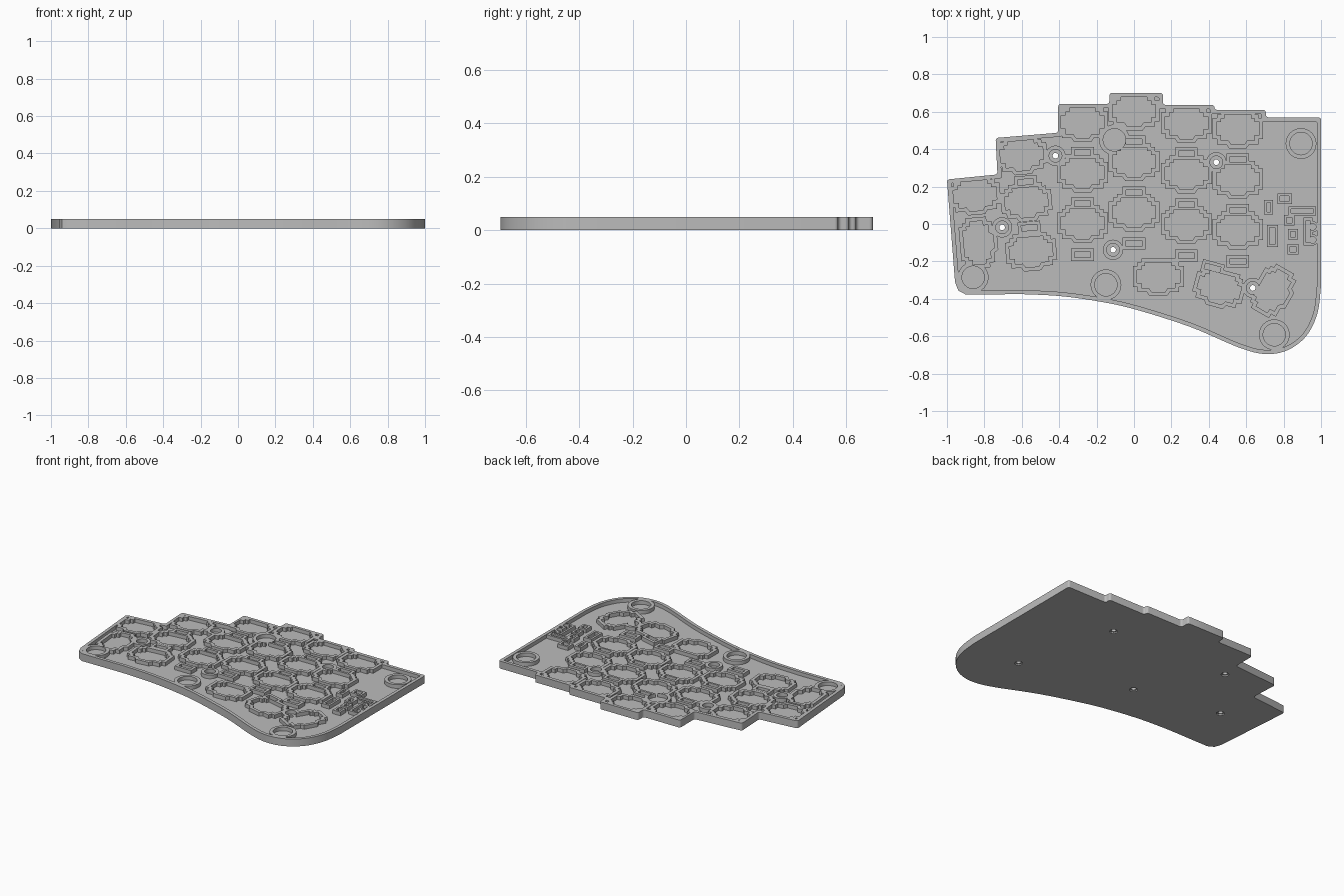
import bpy, bmesh, math
from mathutils import Vector, Matrix

TOP, FLOOR, WALL = 0.05, 0.025, 0.021

old = bpy.data.objects.get("Cube")
if old:
    bpy.data.objects.remove(old)

grey = bpy.data.materials.new("plain grey")
grey.use_nodes = True
grey.diffuse_color = (0.5, 0.5, 0.5, 1)
grey.node_tree.nodes["Principled BSDF"].inputs["Base Color"].default_value = (0.5, 0.5, 0.5, 1)


def offset(points, d):
    """Grow a counter-clockwise outline by d with mitred corners."""
    out = []
    for i, p in enumerate(points):
        a = (p - points[i - 1]).normalized()
        b = (points[(i + 1) % len(points)] - p).normalized()
        na, nb = Vector((a.y, -a.x)), Vector((b.y, -b.x))
        out.append(p + (na + nb) * d / (1 + na.dot(nb)))
    return out


def spline(points, steps=6):
    """Smooth path through the points."""
    pts = [points[0]] + points + [points[-1]]
    out = []
    for a, b, c, d in zip(pts, pts[1:], pts[2:], pts[3:]):
        for k in range(steps):
            t = k / steps
            out.append(b + (c - a) * t / 2 + (2 * a - 5 * b + 4 * c - d) * t * t / 2
                       + (3 * b - a - 3 * c + d) * t ** 3 / 2)
    return out + [points[-1]]


def prism(name, points, z0, z1, rounded=0, collection=None):
    bm = bmesh.new()
    face = bm.faces.new([bm.verts.new((p.x, p.y, z0)) for p in points])
    if rounded:
        def sharp(v):
            a, b = [(e.other_vert(v).co - v.co) for e in v.link_edges]
            return a.angle(b) < 2.4
        bmesh.ops.bevel(bm, geom=[v for v in bm.verts if sharp(v)], offset=rounded,
                        segments=4, profile=0.5, affect='VERTICES')
    res = bmesh.ops.extrude_face_region(bm, geom=bm.faces[:])
    bmesh.ops.translate(bm, vec=(0, 0, z1 - z0),
                        verts=[g for g in res["geom"] if isinstance(g, bmesh.types.BMVert)])
    bmesh.ops.recalc_face_normals(bm, faces=bm.faces[:])
    mesh = bpy.data.meshes.new(name)
    bm.to_mesh(mesh)
    bm.free()
    mesh.materials.append(grey)
    obj = bpy.data.objects.new(name, mesh)
    (collection or bpy.context.scene.collection).objects.link(obj)
    return obj


def subtract(obj, collection):
    mod = obj.modifiers.new("cut", 'BOOLEAN')
    mod.operation, mod.solver = 'DIFFERENCE', 'EXACT'
    mod.operand_type, mod.collection = 'COLLECTION', collection
    bpy.context.view_layer.update()
    done = bpy.data.meshes.new_from_object(obj.evaluated_get(bpy.context.evaluated_depsgraph_get()))
    obj.modifiers.clear()
    obj.data = done


def helper_collection(name):
    c = bpy.data.collections.new(name)
    bpy.context.scene.collection.children.link(c)
    return c


def vecs(pairs):
    return [Vector(p) for p in pairs]


def circle(x, y, r, n=32):
    return [Vector((x + r * math.cos(math.tau * i / n), y + r * math.sin(math.tau * i / n)))
            for i in range(n)]


def place(shape, x, y, deg=0):
    rot = Matrix.Rotation(math.radians(deg), 2)
    return [rot @ p + Vector((x, y)) for p in shape]


def box(w, h):
    return vecs([(-w / 2, -h / 2), (w / 2, -h / 2), (w / 2, h / 2), (-w / 2, h / 2)])


# Plate outline: stepped back edge, sweeping front edge
steps = vecs([(1, .57), (.705, .57), (.705, .61), (.43, .61), (.43, .637), (.155, .637),
              (.155, .7), (-.132, .7), (-.132, .642), (-.405, .642), (-.405, .488),
              (-.74, .46), (-.73, .265), (-1, .238), (-.957, -.31), (-.94, -.355), (-.9, -.377)])
sweep = spline(vecs([(-.6, -.375), (-.4, -.385), (-.2, -.412), (0, -.455), (.3, -.55),
                     (.56, -.66), (.7, -.695), (.82, -.675), (.92, -.6), (.98, -.48), (1, -.33)]))
outline = steps + sweep

islands = helper_collection("wall_islands")
recesses = helper_collection("recess_cutters")
pockets = helper_collection("pocket_cutters")


def walled_pocket(name, shape, wall=WALL):
    prism(name + "_wall", offset(shape, wall), 0, .09, collection=islands)
    prism(name + "_cutter", shape, FLOOR, .08, collection=pockets)


# Key sockets
half = vecs([(.035, -.08), (.05, -.058), (.09, -.058), (.09, -.03), (.115, -.03),
             (.115, .04), (.09, .04), (.09, .06), (.07, .06), (.07, .08)])
socket = half + [Vector((-p.x, p.y)) for p in reversed(half)]
keys = [(-.85, .15, 5), (-.83, -.1, 95), (-.6, .365, 5), (-.575, .115, 5), (-.55, -.15, 5),
        (.13, -.285, 0), (.455, -.345, -15), (.745, -.36, 60)]
for x, y in ((-.275, .54), (0, .6), (.28, .535), (.555, .505)):
    keys += [(x, y - .27 * row, 0) for row in range(3)]
    # Small light slots below each key of the straight columns
    for row in range(3):
        walled_pocket("light_slot", place(box(.085, .03), x, y - .16 - .272 * row), .018)
for x, y, a in keys:
    walled_pocket("key_socket", place(socket, x, y, a))
for x, y, a in ((-.58, .225, 5), (-.56, -.02, 5), (.42, -.235, -15)):
    walled_pocket("light_slot", place(box(.085, .03), x, y, a), .018)

# Round foot pockets
for x, y in ((-.86, -.285), (-.15, -.325), (.893, .43), (.75, -.592), (-.105, .45)):
    walled_pocket("foot_pocket", circle(x, y, .06), .022)

# Component pockets beside the right edge
for x, y, w, h in ((.72, .09, .02, .05), (.805, .135, .05, .03), (.9, .07, .12, .02),
                   (.74, -.065, .03, .09), (.85, -.055, .025, .03), (.85, -.135, .03, .03),
                   (.83, .02, .03, .03), (.93, -.04, .02, .12)):
    walled_pocket("component_pocket", place(box(w, h), x, y), .014)
for y in (-.015, -.085):
    walled_pocket("pin_pocket", circle(.955, y, .018, 16), .012)

# Screw bosses with through holes and a counterbore underneath
for x, y in ((-.42, .365), (-.705, -.018), (-.112, -.138), (.44, .33), (.635, -.342)):
    walled_pocket("screw_boss", circle(x, y, .034), .02)
    prism("screw_hole", circle(x, y, .015, 20), -.02, .1, collection=pockets)
    prism("screw_counterbore", circle(x, y, .024, 20), -.01, .008, collection=pockets)

# Sunken floor inside the rim, minus the walls that stay standing
recess = prism("floor_recess", offset(outline, -.022), FLOOR, .07, .008, recesses)
subtract(recess, islands)

plate = prism("keyboard_bottom_plate", outline, 0, TOP, .014)
subtract(plate, recesses)
subtract(plate, pockets)

# Remove the cutters
for c in (islands, recesses, pockets):
    for o in list(c.objects):
        bpy.data.objects.remove(o)
    bpy.data.collections.remove(c)

bpy.context.view_layer.objects.active = plate
plate.select_set(True)
bpy.ops.object.shade_smooth_by_angle(angle=math.radians(30))
